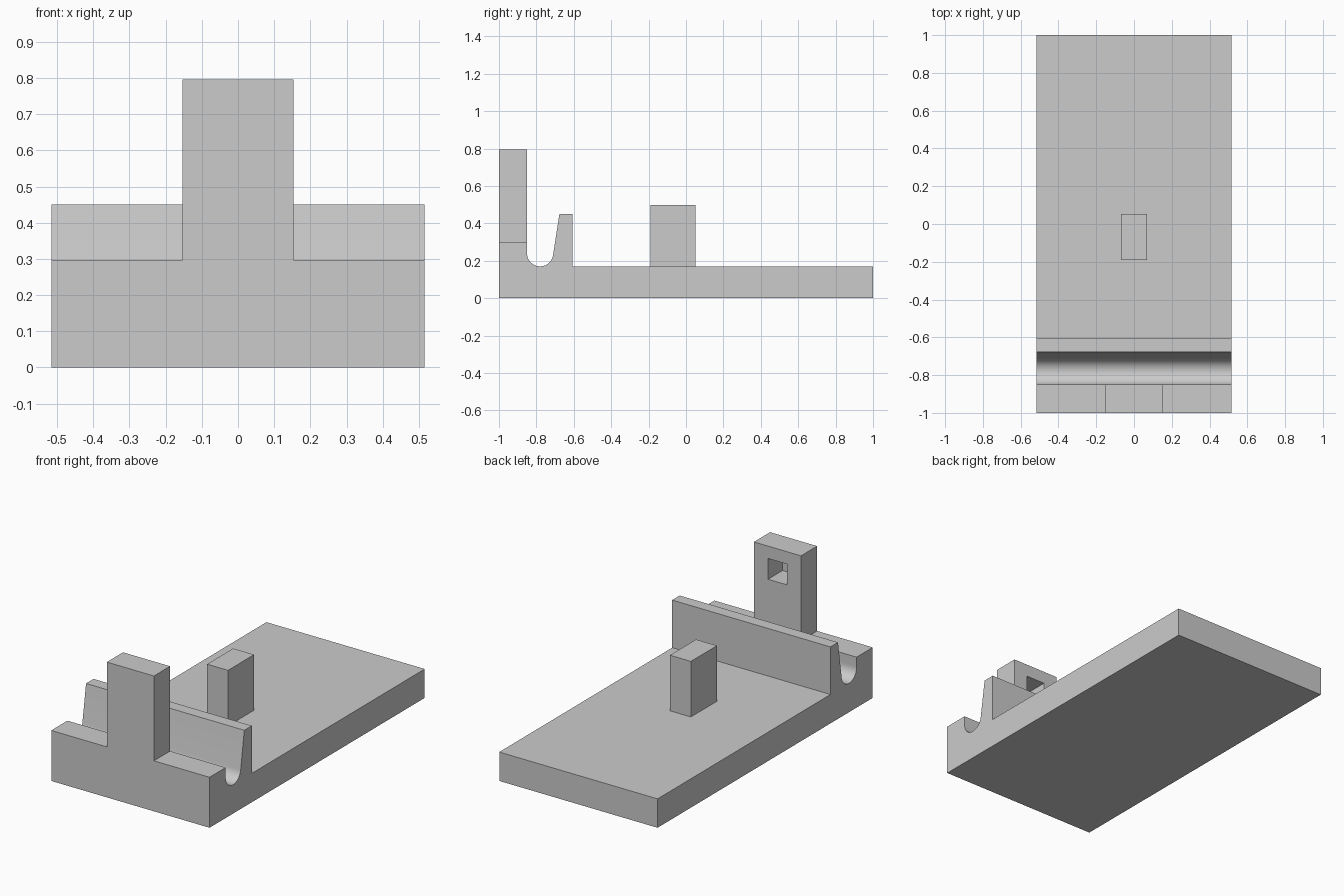
import bpy, bmesh, math
from mathutils import Vector

cube = bpy.data.objects.get("Cube")
if cube:
    bpy.data.objects.remove(cube, do_unlink=True)

# One plain grey for every part
grey = bpy.data.materials.new("light_grey")
grey.use_nodes = True
grey.diffuse_color = (0.6, 0.6, 0.6, 1)
bsdf = next(n for n in grey.node_tree.nodes if n.type == 'BSDF_PRINCIPLED')
bsdf.inputs["Base Color"].default_value = (0.6, 0.6, 0.6, 1)

HALF_WIDTH = 0.515
SLAB_TOP = 0.17
BLOCK_TOP = 0.297
BLOCK_BACK = -0.85


def finish(name, bm):
    bmesh.ops.recalc_face_normals(bm, faces=bm.faces[:])
    mesh = bpy.data.meshes.new(name)
    bm.to_mesh(mesh)
    bm.free()
    mesh.materials.append(grey)
    obj = bpy.data.objects.new(name, mesh)
    bpy.context.collection.objects.link(obj)
    return obj


def extrude_profile(points, half_width):
    """Extrude a closed (y, z) outline along x."""
    bm = bmesh.new()
    face = bm.faces.new([bm.verts.new((-half_width, y, z)) for y, z in points])
    new = bmesh.ops.extrude_face_region(bm, geom=[face])["geom"]
    verts = [v for v in new if isinstance(v, bmesh.types.BMVert)]
    bmesh.ops.translate(bm, verts=verts, vec=(2 * half_width, 0, 0))
    return bm


def box(half_width, y0, y1, z0, z1):
    return extrude_profile([(y0, z0), (y1, z0), (y1, z1), (y0, z1)], half_width)


# Base: slab, front block, round-bottomed groove and leaning lip in one outline
radius = 0.07
center_y, center_z = BLOCK_BACK + radius, SLAB_TOP + radius
sweep = math.radians(171)
steps = 24
groove = []
for i in range(steps + 1):
    a = math.pi + sweep * i / steps
    groove.append((center_y + radius * math.cos(a), center_z + radius * math.sin(a)))
outline = [(-1, 0), (-1, BLOCK_TOP), (BLOCK_BACK, BLOCK_TOP)] + groove + [
    (-0.677, 0.45), (-0.607, 0.45), (-0.607, SLAB_TOP), (1, SLAB_TOP), (1, 0)]
base = finish("grooved_base", extrude_profile(outline, HALF_WIDTH))
bpy.ops.object.select_all(action='DESELECT')
base.select_set(True)
bpy.context.view_layer.objects.active = base
bpy.ops.object.shade_smooth_by_angle(angle=math.radians(8.5))

# Tower with a square blind pocket in its back face
bm = box(0.153, -1, BLOCK_BACK, BLOCK_TOP, 0.796)
bmesh.ops.recalc_face_normals(bm, faces=bm.faces[:])
back = max(bm.faces, key=lambda f: f.calc_center_median().y)
bmesh.ops.inset_individual(bm, faces=[back], thickness=0.05)
pocket_z, pocket_half = 0.662, 0.061
middle = back.calc_center_median()
for v in back.verts:
    v.co.x = math.copysign(pocket_half, v.co.x)
    v.co.z = pocket_z + math.copysign(pocket_half, v.co.z - middle.z)
floor = bmesh.ops.extrude_discrete_faces(bm, faces=[back])["faces"][0]
bmesh.ops.translate(bm, verts=floor.verts[:], vec=Vector((0, -0.135, 0)))
finish("pocketed_tower", bm)

# Rectangular peg standing on the slab
finish("center_peg", box(0.068, -0.19, 0.052, SLAB_TOP, 0.497))
